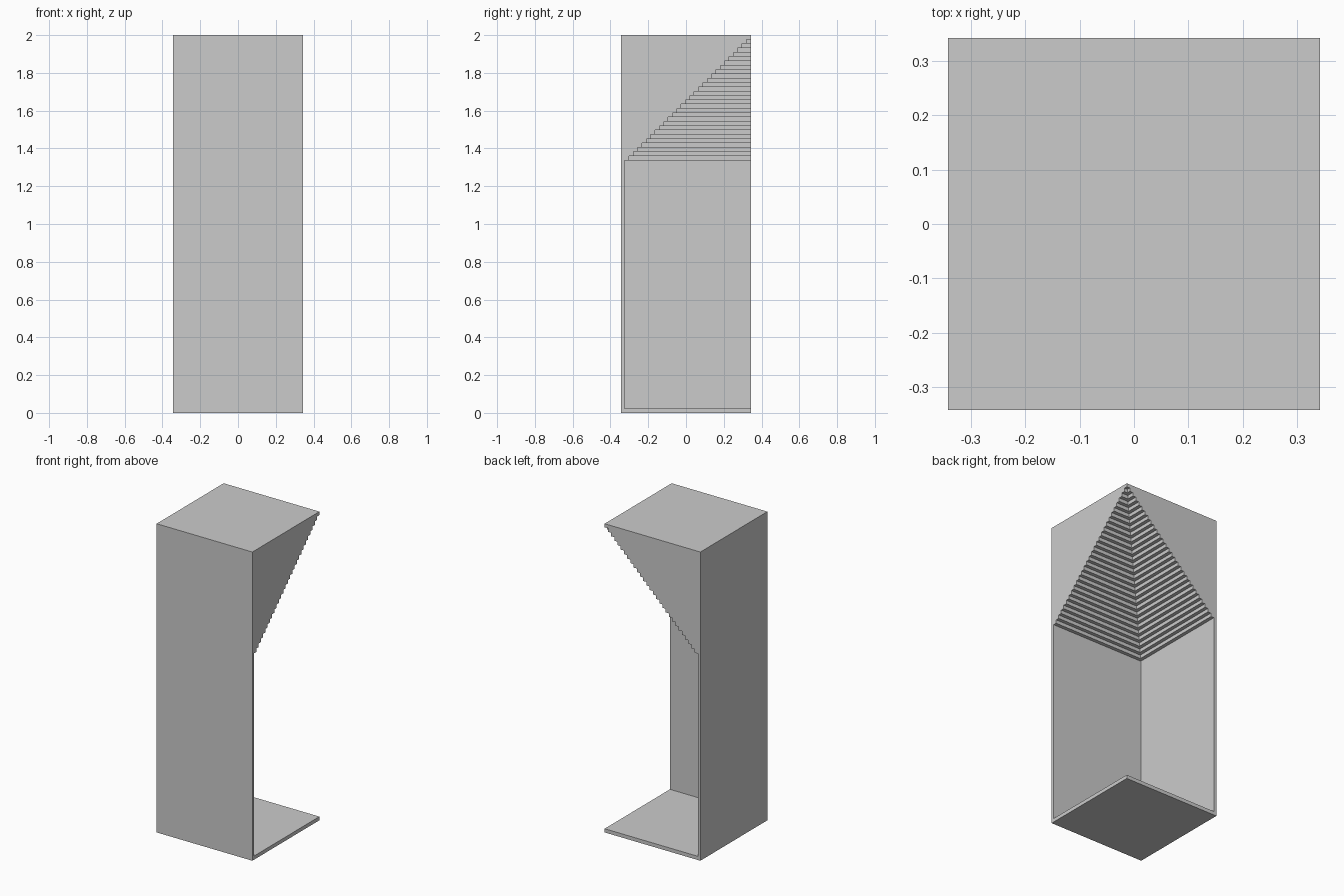
import bpy
import bmesh

cube = bpy.data.objects.get("Cube")
if cube:
    bpy.data.objects.remove(cube, do_unlink=True)

HALF = 0.343       # half of the square footprint
HEIGHT = 2.0
FLOOR = 0.024      # floor slab thickness
WALL = 0.018       # thin wall thickness
SPRING = 1.337     # height where the stepped ceiling starts
STEPS = 29         # ceiling layers, the last one being the roof

grey = bpy.data.materials.new("plain_grey")
grey.use_nodes = True
colour = (0.6, 0.6, 0.6, 1.0)
grey.diffuse_color = colour
grey.node_tree.nodes["Principled BSDF"].inputs["Base Color"].default_value = colour


def square_stack(name, centre, levels):
    """Closed solid lofted through squares given as (half size, height)."""
    bm = bmesh.new()
    rings = []
    for size, z in levels:
        rings.append([bm.verts.new((centre + sx * size, centre + sy * size, z))
                      for sx, sy in ((-1, -1), (1, -1), (1, 1), (-1, 1))])
    for low, high in zip(rings, rings[1:]):
        for i in range(4):
            j = (i + 1) % 4
            bm.faces.new((low[i], low[j], high[j], high[i]))
    bm.faces.new(rings[0][::-1])
    bm.faces.new(rings[-1])
    bmesh.ops.recalc_face_normals(bm, faces=bm.faces)
    mesh = bpy.data.meshes.new(name)
    bm.to_mesh(mesh)
    bm.free()
    mesh.materials.append(grey)
    obj = bpy.data.objects.new(name, mesh)
    bpy.context.collection.objects.link(obj)
    return obj


# Solid tower block
tower = square_stack("stepped_corner_shelter", 0, [(HALF, 0), (HALF, HEIGHT)])

# Stepped hollow centred on the open back corner, shrinking layer by layer
opening = 2 * HALF - WALL
run = opening / STEPS
rise = (HEIGHT - SPRING) / STEPS
levels = [(opening, FLOOR), (opening, SPRING)]
for k in range(1, STEPS):
    size = opening - k * run
    levels += [(size, SPRING + (k - 1) * rise), (size, SPRING + k * rise)]
hollow = square_stack("hollow_cutter", HALF, levels)
hollow.hide_render = True

# Carve the hollow, leaving floor, two walls and the stepped ceiling
cut = tower.modifiers.new("hollow", 'BOOLEAN')
cut.operation = 'DIFFERENCE'
cut.solver = 'EXACT'
cut.object = hollow
bpy.context.view_layer.update()
graph = bpy.context.evaluated_depsgraph_get()
carved = bpy.data.meshes.new_from_object(tower.evaluated_get(graph))
tower.modifiers.clear()
tower.data = carved
bpy.data.objects.remove(hollow, do_unlink=True)
